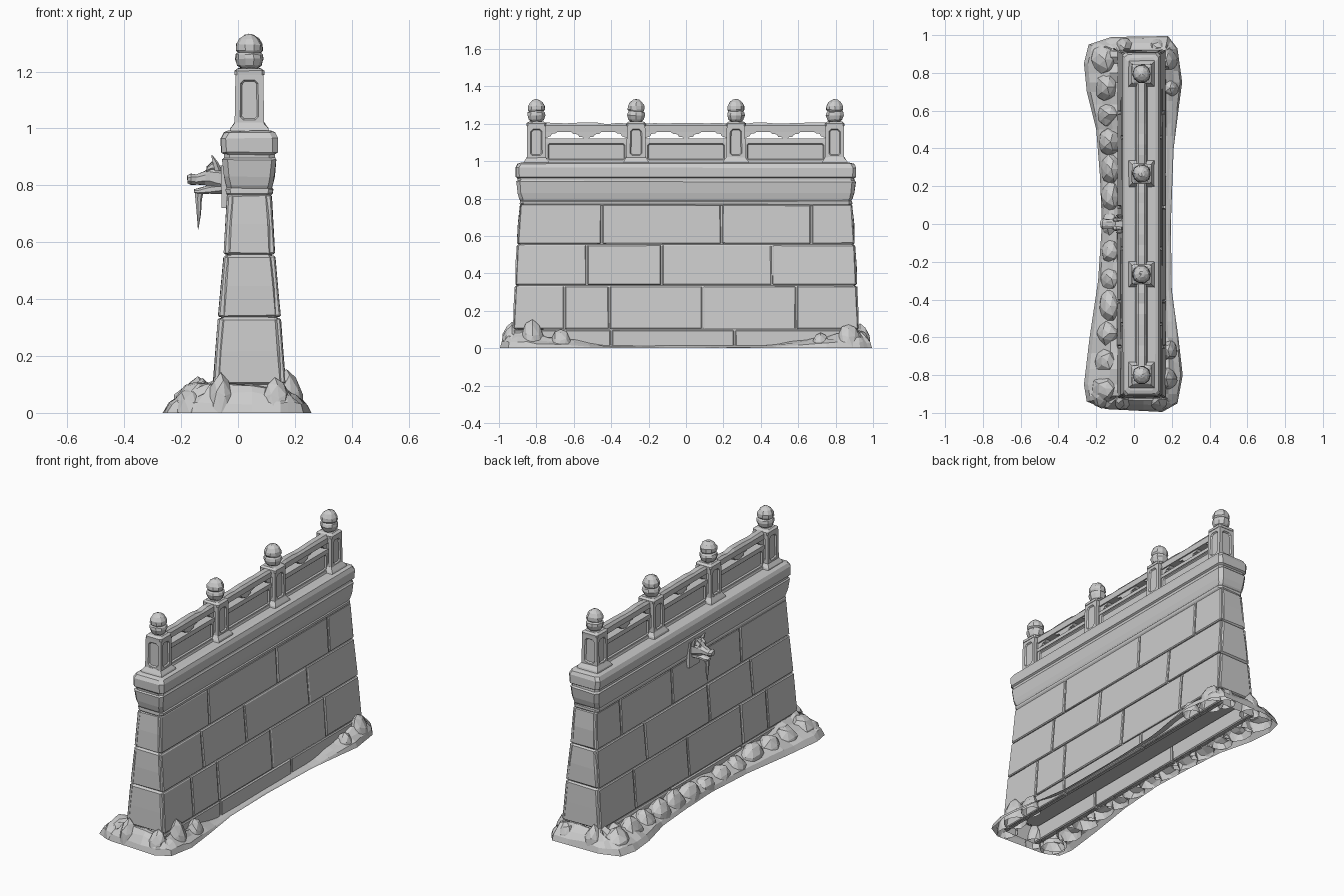
import bpy, bmesh, math, random
from mathutils import Vector

random.seed(4)
if "Cube" in bpy.data.objects:
    bpy.data.objects.remove(bpy.data.objects["Cube"], do_unlink=True)

CX = 0.04  # wall centre line
stone = bpy.data.materials.new("grey stone")
stone.use_nodes = True
stone.diffuse_color = (0.6, 0.6, 0.6, 1)
bsdf = next(n for n in stone.node_tree.nodes if n.type == 'BSDF_PRINCIPLED')
bsdf.inputs["Base Color"].default_value = (0.6, 0.6, 0.6, 1)
bsdf.inputs["Roughness"].default_value = 0.8


def finish(bm, name, jitter=0.0):
    for v in bm.verts:
        if jitter:
            v.co += Vector([random.uniform(-jitter, jitter) for _ in range(3)])
    bmesh.ops.recalc_face_normals(bm, faces=bm.faces)
    me = bpy.data.meshes.new(name)
    bm.to_mesh(me)
    bm.free()
    me.materials.append(stone)
    ob = bpy.data.objects.new(name, me)
    bpy.context.collection.objects.link(ob)
    return ob


def loft(rings, caps=(True, True)):
    bm = bmesh.new()
    rows = [[bm.verts.new(p) for p in r] for r in rings]
    n = len(rows[0])
    for a, b in zip(rows, rows[1:]):
        for i in range(n):
            j = (i + 1) % n
            bm.faces.new((a[i], a[j], b[j], b[i]))
    for row, cap in ((rows[0], caps[0]), (rows[-1], caps[1])):
        if cap:
            bm.faces.new(row)
    return bm


def rect(z, hx, hy, c=0.0, y=0.0, x=CX):
    """Horizontal rectangle ring with optional corner chamfer c."""
    if c:
        pts = [(hx, hy - c), (hx - c, hy), (c - hx, hy), (-hx, hy - c),
               (-hx, c - hy), (c - hx, -hy), (hx - c, -hy), (hx, c - hy)]
    else:
        pts = [(hx, hy), (-hx, hy), (-hx, -hy), (hx, -hy)]
    return [(x + px, y + py, z) for px, py in pts]


def circle(z, r, x, y, n=10):
    return [(x + r * math.cos(2 * math.pi * i / n), y + r * math.sin(2 * math.pi * i / n), z)
            for i in range(n)]


def lerp_table(table, z):
    for (a, va), (b, vb) in zip(table, table[1:]):
        if z <= b:
            return va + (vb - va) * (z - a) / (b - a)
    return table[-1][1]


def half_x(z):
    return lerp_table([(0, .13), (.1, .128), (.335, .11), (.555, .09), (.77, .078)], z)


def half_y(z):
    return lerp_table([(0, .925), (.335, .91), (.555, .9), (.77, .885)], z)


def bevel_all(bm, w):
    bmesh.ops.bevel(bm, geom=bm.edges[:], offset=w, segments=1, affect='EDGES')


# Wall courses: solid core seen at the ends, bevelled blocks on both faces
courses = [(0.0, .1, (-.4, .26)), (.1, .335, (-.65, -.41, .09, .59)),
           (.335, .555, (-.53, -.13, .46)), (.555, .77, (-.45, .19, .67))]
core = []
for z0, z1, _ in courses[1:]:
    for z, d in ((z0, .01), (z0 + .008, 0), ((z0 + z1) / 2, -.002), (z1 - .008, 0), (z1, .01)):
        core.append(rect(z, half_x(z) - .008 - d / 3, half_y(z) + .004 - d, .012))
finish(loft(core), "wall_core", .002)
finish(loft([rect(0, .12, .925, .012), rect(.1, .12, .92, .012)], (False, False)), "wall_footing")

for s, side in ((1, "left"), (-1, "right")):
    for row, (z0, z1, joints) in enumerate(courses):
        cuts = [-1] + list(joints) + [1]
        for k, (a, b) in enumerate(zip(cuts, cuts[1:])):
            rings = []
            for z in (z0 + .003, z1 - .003):
                ya, yb = max(a + .004, -half_y(z)), min(b - .004, half_y(z))
                xo = CX + s * half_x(z)
                xi = xo - s * .035
                rings.append([(xo, ya, z), (xo, yb, z), (xi, yb, z), (xi, ya, z)])
            bm = loft(rings)
            bevel_all(bm, .005)
            finish(bm, f"{side}_block_{row}_{k}", .0012)

# Cornice and coping
cornice = [(.762, .074, .88), (.772, .083, .888), (.785, .084, .888), (.79, .079, .885),
           (.8, .084, .892), (.83, .089, .9), (.89, .095, .907), (.897, .089, .9),
           (.908, .089, .9), (.915, .1, .91), (.965, .1, .91), (.985, .09, .9), (.992, .074, .88)]
finish(loft([rect(z, a, b, .018) for z, a, b in cornice]), "cornice", .002)


def recess(bm, border, depth, corner):
    """Sink a chamfered panel into each upright face."""
    faces = [f for f in bm.faces if abs(f.normal.z) < .3 and f.calc_area() > .01]
    for f in faces:
        centre, nrm = f.calc_center_median(), f.normal.copy()
        bmesh.ops.inset_region(bm, faces=[f], thickness=border, use_even_offset=True)
        bmesh.ops.bevel(bm, geom=f.verts[:], offset=corner, segments=1, affect='VERTICES')
        bm.faces.ensure_lookup_table()
        panel = min((g for g in bm.faces if g.normal.dot(nrm) > .9),
                    key=lambda g: (g.calc_center_median() - centre).length)
        bmesh.ops.inset_region(bm, faces=[panel], thickness=.006, depth=-.008)


# Railing posts with flared foot and bud finial
bud = [(1.2, .036), (1.212, .03), (1.222, .042), (1.245, .05), (1.26, .047), (1.266, .041),
       (1.275, .047), (1.295, .046), (1.315, .034), (1.328, .016), (1.331, .003)]
for k, y in enumerate((-.8, -.267, .267, .795)):
    bm = loft([rect(1.01, .052, .051, 0, y), rect(1.19, .049, .049, 0, y)])
    bm.normal_update()
    recess(bm, .019, .008, .012)
    finish(bm, f"post_{k}")
    finish(loft([rect(.985, .07, .07, 0, y), rect(1.0, .066, .066, 0, y),
                 rect(1.022, .051, .05, 0, y)]), f"post_foot_{k}", .002)
    finish(loft([rect(1.188, .052, .052, .008, y), rect(1.202, .052, .052, .008, y),
                 rect(1.211, .04, .04, .008, y)]), f"post_cap_{k}", .001)
    finish(loft([circle(z, r, CX, y) for z, r in bud]), f"finial_{k}", .002)


def plate(name, pts, y, hx):
    finish(loft([[(CX + d, y + py, pz) for py, pz in pts] for d in (-hx, hx)]), name)


# Railing bays: sill, sunk panel, middle rail, cloud brackets, handrail
scroll = [(.085, 1.16), (.07, 1.146), (.045, 1.143), (.038, 1.13), (.02, 1.128), (.012, 1.12)]
corner = [(.225, 1.16), (.15, 1.16), (.165, 1.148), (.185, 1.146), (.19, 1.134), (.225, 1.12)]
for k, y in enumerate((-.533, 0, .531)):
    L = .222
    finish(loft([rect(.985, .034, L, 0, y), rect(1.003, .027, L, 0, y)]), f"sill_{k}")
    bm = loft([rect(.99, .022, L, 0, y), rect(1.11, .022, L, 0, y)])
    bm.normal_update()
    recess(bm, .016, .006, .008)
    finish(bm, f"rail_panel_{k}")
    finish(loft([rect(1.1, .026, L, 0, y), rect(1.122, .024, L, 0, y)]), f"middle_rail_{k}")
    plate(f"centre_bracket_{k}", scroll + [(-a, b) for a, b in reversed(scroll)], y, .016)
    for s in (-1, 1):
        plate(f"corner_bracket_{k}_{s}", [(s * a, b) for a, b in corner], y, .016)
    steps = [-L + 2 * L * i / 8 for i in range(9)]
    rings = []
    for t in steps:
        top = 1.203 + random.uniform(-.006, .004)
        rings.append([(CX + a, y + t, z) for a, z in
                      ((-.024, 1.157), (.024, 1.157), (.026, 1.19), (.015, top), (-.015, top), (-.026, 1.19))])
    finish(loft(rings), f"handrail_{k}")

# Ground apron, hollow underneath
outline = [(-.17, 0), (-.18, .25), (-.2, .5), (-.25, .7), (-.265, .85), (-.24, .95), (-.12, .99),
           (.18, .995), (.23, .93), (.255, .75), (.235, .6), (.21, .4), (.195, 0), (.2, -.35), (.235, -.6),
           (.258, -.8), (.23, -.95), (.15, -.995), (-.15, -.98), (-.25, -.94), (-.265, -.85), (-.235, -.6), (-.19, -.3)]
edge = []
for (ax, ay), (bx, by) in zip(outline, outline[1:] + outline[:1]):
    edge += [(ax + (bx - ax) * i / 3, ay + (by - ay) * i / 3) for i in range(3)]
rings = []
for t, h in ((0, 0), (.12, .35), (.45, .65), (.75, .85), (1, 1)):
    ring = []
    for x, y in edge:
        wx, wy = min(max(x, -.085), .163), min(max(y, -.915), .915)
        e = min(max((abs(y) - .45) / .4, 0), 1)
        height = (.015 + .075 * e) if x > .1 else (.07 + .03 * e)
        ring.append((x + (wx - x) * t, y + (wy - y) * t, height * h * (random.uniform(.8, 1.2) if h else 1)))
    rings.append(ring)
finish(loft(rings, (False, False)), "ground_apron")


# Boulders heaped along the foot
def boulder(name, x, y, rx, ry, rz):
    bm = bmesh.new()
    bmesh.ops.create_icosphere(bm, subdivisions=2, radius=1)
    for v in bm.verts:
        k = random.uniform(.9, 1.05)
        v.co = Vector((x + v.co.x * rx * k, y + v.co.y * ry * k, max(0, v.co.z * rz * k)))
    bmesh.ops.delete(bm, geom=[f for f in bm.faces if all(v.co.z < 1e-5 for v in f.verts)], context='FACES')
    finish(bm, name)


for k in range(13):
    y = -.87 + 1.74 * k / 12
    e = abs(y)
    boulder(f"boulder_{k}", -.115 - .05 * e * e, y, random.uniform(.05, .06) + .025 * e,
            random.uniform(.07, .1), random.uniform(.08, .1) + .04 * e)
for k, (x, y, r, h) in enumerate([(.17, .87, .065, .135), (.17, -.82, .065, .15), (.13, -.93, .055, .12),
                                  (-.06, -.93, .055, .14), (-.17, -.9, .07, .09), (-.05, .93, .055, .13),
                                  (.12, .935, .05, .1), (.19, .72, .05, .08), (.18, -.67, .055, .1)]):
    boulder(f"corner_boulder_{k}", x, y, r, r * 1.1, h)


# Beast-head water spout on the right face
def snout(name, sections):
    """Sections along x: x, half width, centre height, half height."""
    rings = [[(x, w * math.cos(a), z + h * math.sin(a))
              for a in [math.pi / 8 + math.pi * i / 4 for i in range(8)]] for x, w, z, h in sections]
    finish(loft(rings), name, .002)


finish(loft([rect(.72, .01, .05, 0, 0, -.048), rect(.87, .01, .05, 0, 0, -.05)]), "spout_plate")
snout("spout_head", [(-.03, .04, .82, .05), (-.07, .042, .825, .048), (-.1, .04, .83, .042),
                     (-.115, .03, .825, .026), (-.145, .026, .82, .018), (-.165, .03, .822, .022),
                     (-.178, .018, .822, .014)])
snout("spout_jaw", [(-.05, .032, .79, .022), (-.1, .03, .785, .016), (-.14, .024, .778, .011),
                    (-.155, .014, .78, .007)])
for s in (-1, 1):
    snout(f"spout_brow_{s}", [(-.065, .01, .86, .012), (-.09, .012, .868, .016), (-.11, .008, .856, .01)])
    bpy.data.objects[f"spout_brow_{s}"].location.y = s * .024
    finish(loft([circle(.85, .014, -.07, s * .036, 5), circle(.88, .011, -.08, s * .042, 5),
                 circle(.905, .003, -.092, s * .046, 5)]), f"spout_horn_{s}")
finish(loft([circle(z, r, x, 0, 7) for z, r, x in
             ((.785, .018, -.137), (.75, .012, -.139), (.7, .008, -.138), (.645, .001, -.14))]), "icicle")
